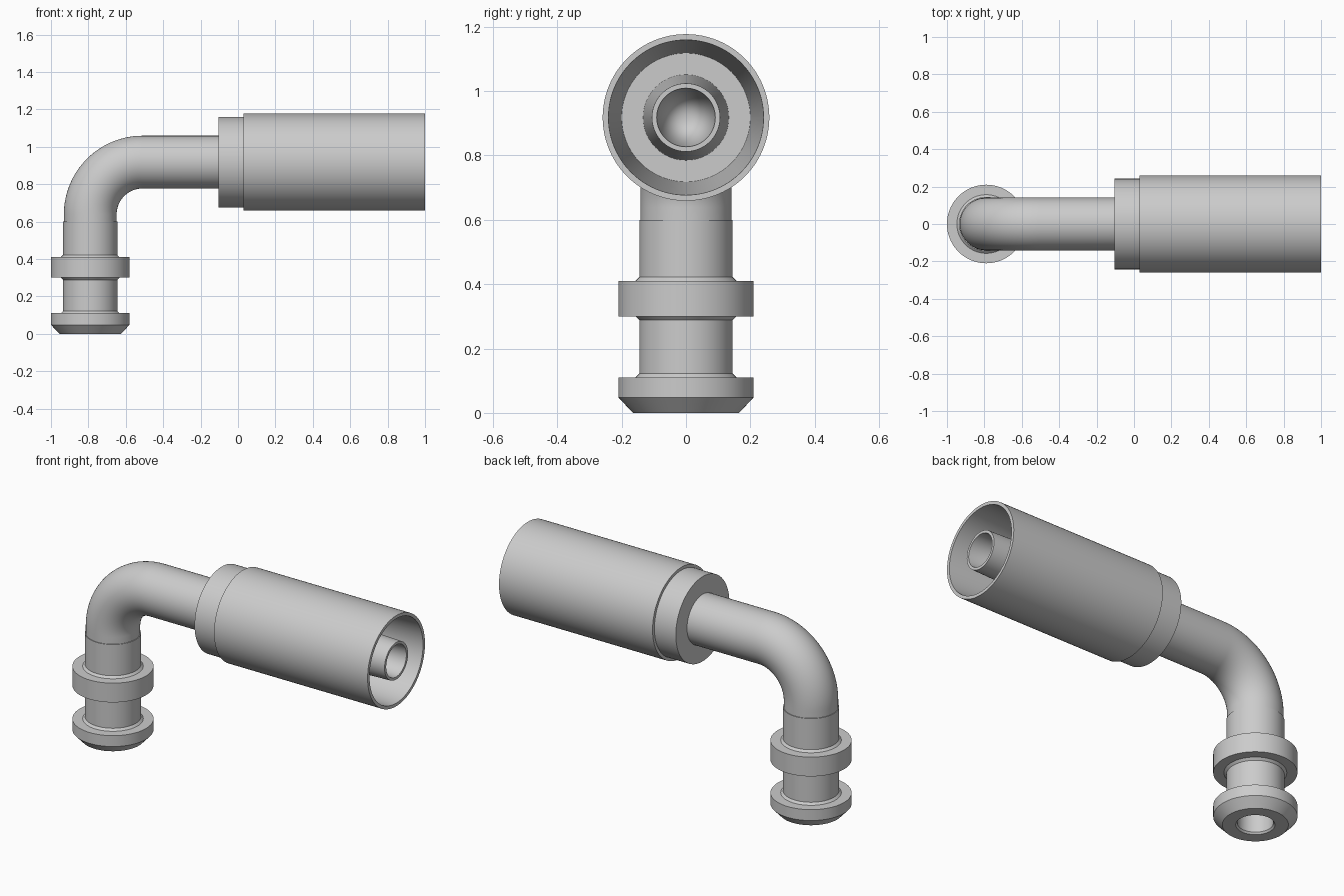
import bpy, bmesh, math
from mathutils import Vector, Matrix

if "Cube" in bpy.data.objects:
    bpy.data.objects.remove(bpy.data.objects["Cube"])

SEG = 96
AX_X, AX_Z = -0.79, 0.918      # axes of the vertical and horizontal legs


def finish(name, bm):
    bmesh.ops.remove_doubles(bm, verts=bm.verts, dist=1e-5)
    bmesh.ops.recalc_face_normals(bm, faces=bm.faces)
    me = bpy.data.meshes.new(name)
    bm.to_mesh(me)
    bm.free()
    ob = bpy.data.objects.new(name, me)
    bpy.context.collection.objects.link(ob)
    bpy.ops.object.select_all(action='DESELECT')
    ob.select_set(True)
    bpy.context.view_layer.objects.active = ob
    bpy.ops.object.shade_smooth_by_angle(angle=math.radians(30))
    return ob


def revolve(name, profile, matrix):
    """Spin (radius, height) points around local z, then place."""
    bm = bmesh.new()
    vs = [bm.verts.new((r, 0, h)) for r, h in profile]
    es = [bm.edges.new(p) for p in zip(vs, vs[1:])]
    bmesh.ops.spin(bm, geom=vs + es, cent=(0, 0, 0), axis=(0, 0, 1),
                   angle=math.tau, steps=SEG, use_duplicate=False)
    bmesh.ops.remove_doubles(bm, verts=bm.verts, dist=1e-5)
    bmesh.ops.transform(bm, matrix=matrix, verts=bm.verts)
    return finish(name, bm)


# Flanged end fitting with bore
f = 0.012
revolve("flanged_end", [
    (0, 0.60), (0.145, 0.60), (0.145, 0.41 + f), (0.145 + f, 0.41),
    (0.21, 0.41), (0.21, 0.30), (0.145 + f, 0.30), (0.145, 0.30 - f),
    (0.145, 0.11 + f), (0.145 + f, 0.11), (0.21, 0.11), (0.21, 0.048),
    (0.165, 0), (0.098, 0), (0.09, 0.01), (0.09, 0.58), (0, 0.58)],
    Matrix.Translation((AX_X, 0, 0)))

# Hose sleeve with collar, deep cavity and central nipple
revolve("hose_sleeve", [
    (0, -0.105), (0.242, -0.105), (0.242, 0.03), (0.259, 0.03),
    (0.259, 1.0), (0.241, 1.0), (0.20, 0.06), (0.133, 0.06),
    (0.106, 1.0), (0.091, 1.0), (0, -0.08)],
    Matrix.Translation((0, 0, AX_Z)) @ Matrix.Rotation(math.pi / 2, 4, 'Y'))

# Bent pipe: rings swept along a quarter turn with straight ends
R, r = 0.28, 0.141
path = [(Vector((AX_X, 0, 0.595)), 0.0)]
for i in range(33):
    a = math.pi / 2 * i / 32
    path.append((Vector((AX_X + R - R * math.cos(a), 0,
                         AX_Z - R + R * math.sin(a))), a))
path.append((Vector((-0.10, 0, AX_Z)), math.pi / 2))
bm = bmesh.new()
rings = []
for p, a in path:
    side = Vector((math.cos(a), 0, -math.sin(a)))
    rings.append([bm.verts.new(p + r * (side * math.cos(t) + Vector((0, 1, 0)) * math.sin(t)))
                  for t in (math.tau * k / SEG for k in range(SEG))])
for a, b in zip(rings, rings[1:]):
    for k in range(SEG):
        n = (k + 1) % SEG
        bm.faces.new((a[k], a[n], b[n], b[k]))
finish("bent_pipe", bm)
